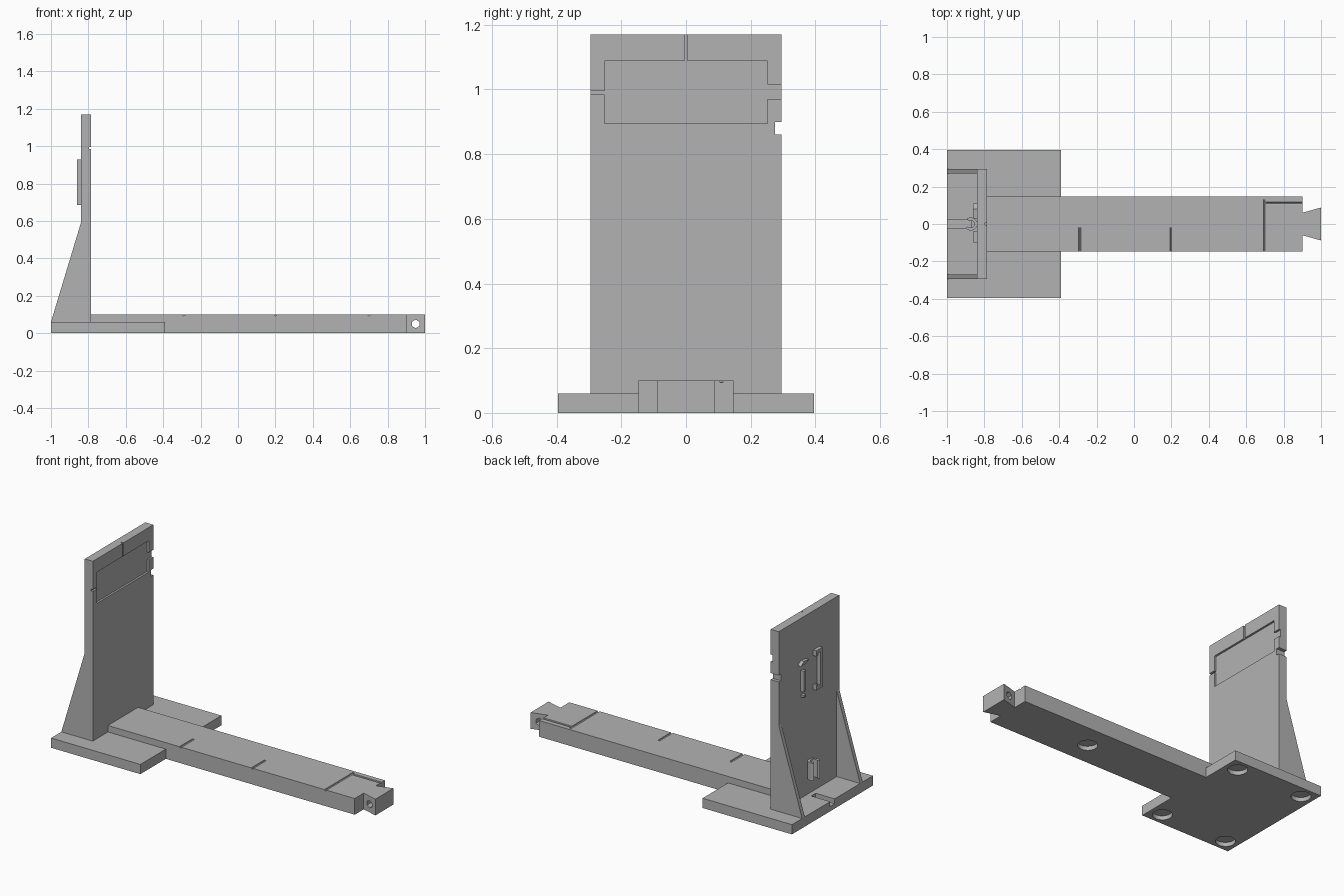
import bpy, bmesh, math
from mathutils import Vector

if "Cube" in bpy.data.objects:
    bpy.data.objects.remove(bpy.data.objects["Cube"])

GREY = (0.45, 0.45, 0.45, 1)
grey = bpy.data.materials.new("plain grey")
grey.use_nodes = True
grey.diffuse_color = GREY
grey.node_tree.nodes["Principled BSDF"].inputs["Base Color"].default_value = GREY


def prism(name, outline, axis, lo, hi):
    """Extrude a 2D outline along an axis; the outline uses the other two axes in order."""
    def place(p, h):
        co = list(p)
        co.insert("xyz".index(axis), h)
        return co
    bm = bmesh.new()
    face = bm.faces.new([bm.verts.new(place(p, lo)) for p in outline])
    ext = bmesh.ops.extrude_face_region(bm, geom=[face])
    shift = Vector(place((0, 0), hi - lo))
    bmesh.ops.translate(bm, verts=[g for g in ext["geom"] if isinstance(g, bmesh.types.BMVert)], vec=shift)
    bmesh.ops.recalc_face_normals(bm, faces=bm.faces)
    mesh = bpy.data.meshes.new(name)
    bm.to_mesh(mesh)
    bm.free()
    mesh.materials.append(grey)
    obj = bpy.data.objects.new(name, mesh)
    bpy.context.collection.objects.link(obj)
    return obj


def box(name, x, y, z):
    return prism(name, [(x[0], y[0]), (x[1], y[0]), (x[1], y[1]), (x[0], y[1])], "z", *z)


def circle(a, b, r, n, start=0.0, sweep=2 * math.pi):
    return [(a + r * math.cos(start + sweep * i / n), b + r * math.sin(start + sweep * i / n))
            for i in range(n)]


def cut(obj, cutters):
    """Subtract each cutter, bake the result and drop the cutters."""
    for c in cutters:
        c.hide_render = True
        m = obj.modifiers.new("cut", "BOOLEAN")
        m.operation, m.solver, m.object = "DIFFERENCE", "EXACT", c
    dg = bpy.context.evaluated_depsgraph_get()
    dg.update()
    mesh = bpy.data.meshes.new_from_object(obj.evaluated_get(dg))
    obj.modifiers.clear()
    obj.data = mesh
    for c in cutters:
        bpy.data.objects.remove(c)


# Base plate with a cable groove and round recesses underneath
base = box("base_plate", (-1, -0.39), (-0.395, 0.395), (0, 0.06))
recesses = [prism("recess", circle(x, y, 0.055, 32), "z", -0.02, 0.025)
            for x in (-0.92, -0.47) for y in (-0.32, 0.32)]
groove = box("cable_groove", (-1.1, -0.87), (-0.022, 0.022), (0.03, 0.1))
cut(base, recesses + [groove])

# Arm resting on the plate, then running out at ground level
arm = prism("arm", [(-0.785, 0.06), (-0.39, 0.06), (-0.39, 0), (0.9, 0), (0.9, 0.1), (-0.785, 0.1)],
            "y", -0.147, 0.147)
marks = [prism("mark", circle(x, 0.1, 0.007, 8), "y", -0.2, end)
         for x, end in ((-0.29, -0.02), (0.2, -0.02), (0.7, 0.13))]
marks.append(prism("long_mark", circle(0.11, 0.1, 0.007, 8), "x", 0.7, 0.95))
marks.append(prism("recess", circle(0.33, 0, 0.055, 32), "z", -0.02, 0.025))
cut(arm, marks)

# Dovetail tongue with a cross hole
tongue = prism("dovetail_tongue", [(0.9, -0.06), (1, -0.088), (1, 0.088), (0.9, 0.06)], "z", 0, 0.1)
cut(tongue, [prism("cross_hole", circle(0.95, 0.05, 0.023, 6, math.pi / 6), "y", -0.2, 0.2)])

# Upright wall with a shallow front pocket, lead-in slots and a side notch
wall = box("upright_wall", (-0.84, -0.785), (-0.295, 0.295), (0.06, 1.17))
depth = (-0.797, -0.7)
cut(wall, [
    box("pocket", depth, (-0.252, 0.252), (0.895, 1.088)),
    box("top_slot", depth, (-0.005, 0.005), (1.05, 1.2)),
    box("left_slot", depth, (-0.35, -0.2), (0.984, 0.995)),
    box("right_slot", depth, (0.2, 0.35), (0.97, 1.015)),
    box("side_notch", (-0.9, -0.7), (0.275, 0.35), (0.86, 0.9)),
])

# Triangular gussets behind the wall
for side, y in (("right", -0.295), ("left", 0.27)):
    prism(side + "_gusset", [(-1, 0.06), (-0.84, 0.06), (-0.84, 0.59)], "y", y, y + 0.025)

# Open cable clip on the back of the wall
mid, gap = -0.873, math.radians(140)
outer = circle(mid, 0, 0.035, 20, -gap, 2 * gap)
inner = circle(mid, 0, 0.02, 20, -gap, 2 * gap)
prism("cable_clip", outer + inner[::-1], "z", 0.16, 0.27)

# Raised ridges on the back of the wall
raised = (-0.862, -0.84)
prism("bracket_ridge", [(-0.1, 0.685), (-0.1, 0.93), (-0.04, 0.93), (-0.04, 0.895), (-0.055, 0.895),
                        (-0.055, 0.91), (-0.08, 0.91), (-0.08, 0.705), (-0.055, 0.705),
                        (-0.055, 0.72), (-0.04, 0.72), (-0.04, 0.685)], "x", *raised)
box("bar_ridge", raised, (0.06, 0.082), (0.72, 0.85))
box("stud_ridge", raised, (0.06, 0.08), (0.685, 0.7))
prism("wedge_ridge", [(0.03, 0.905), (0.06, 0.89), (0.11, 0.89), (0.08, 0.91)], "x", *raised)
